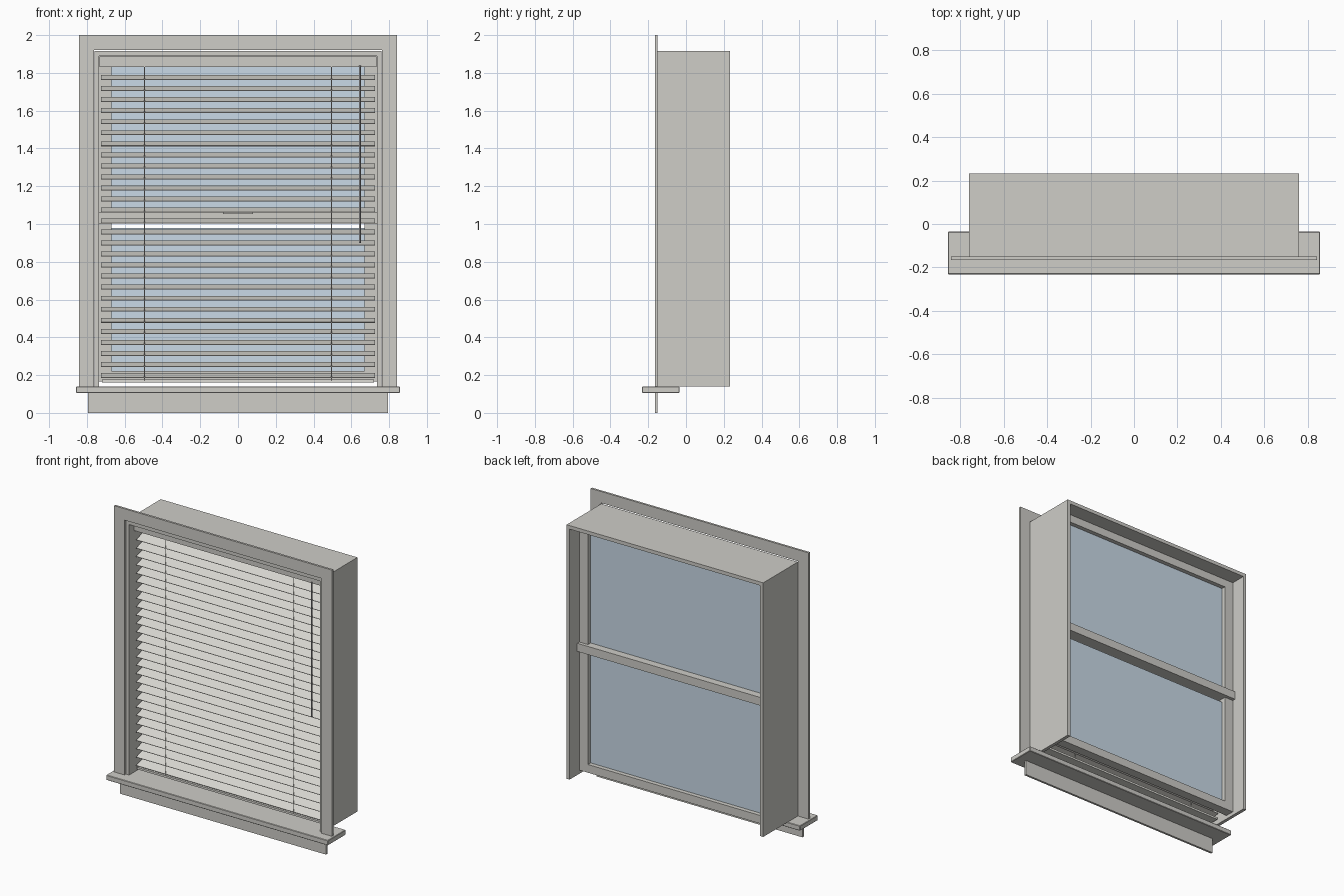
import bpy, bmesh, math
from mathutils import Matrix, Vector

if "Cube" in bpy.data.objects:
    bpy.data.objects.remove(bpy.data.objects["Cube"])


def material(name, rgb):
    m = bpy.data.materials.new(name)
    m.diffuse_color = (*rgb, 1.0)
    m.use_nodes = True
    m.node_tree.nodes["Principled BSDF"].inputs["Base Color"].default_value = m.diffuse_color
    return m


TRIM = material("warm white trim", (0.62, 0.61, 0.575))
SLAT = material("pale slat white", (0.73, 0.72, 0.675))
GLASS = material("pale blue glass", (0.60, 0.72, 0.82))
METAL = material("grey hardware", (0.40, 0.40, 0.42))


def finish(name, bm, mat):
    mesh = bpy.data.meshes.new(name)
    bm.to_mesh(mesh)
    bm.free()
    mesh.materials.append(mat)
    ob = bpy.data.objects.new(name, mesh)
    bpy.context.collection.objects.link(ob)
    return ob


def add_box(bm, x, y, z):
    """Axis-aligned box from (min, max) pairs."""
    size = [b - a for a, b in (x, y, z)]
    mid = [(a + b) / 2 for a, b in (x, y, z)]
    bmesh.ops.create_cube(bm, size=1, matrix=Matrix.Translation(mid) @ Matrix.Diagonal((*size, 1)))


def box(name, x, y, z, mat=TRIM, bevel=0.0):
    bm = bmesh.new()
    add_box(bm, x, y, z)
    if bevel:
        bmesh.ops.bevel(bm, geom=bm.edges[:], offset=bevel, segments=1, affect='EDGES')
    return finish(name, bm, mat)


def pair(name, x, y, z, mat=TRIM):
    """Left and right copies of one box."""
    box("right_" + name, x, y, z, mat)
    box("left_" + name, (-x[1], -x[0]), y, z, mat)


def rod(name, x, y, z, radius, mat, sides=8):
    bm = bmesh.new()
    bmesh.ops.create_cone(bm, cap_ends=True, segments=sides, radius1=radius, radius2=radius,
                          depth=z[1] - z[0],
                          matrix=Matrix.Translation((x, y, (z[0] + z[1]) / 2)))
    return finish(name, bm, mat)


# Interior trim
CASING_Y = (-0.165, -0.15)
pair("casing", (0.762, 0.842), CASING_Y, (0.14, 1.92))
box("head_casing", (-0.842, 0.842), CASING_Y, (1.92, 2.0))
box("stool", (-0.857, 0.857), (-0.232, -0.035), (0.105, 0.14), bevel=0.003)
box("apron", (-0.795, 0.795), CASING_Y, (0.0, 0.105))

# Deep jamb box, open at the bottom
JAMB_Y = (-0.15, 0.233)
pair("jamb", (0.737, 0.76), JAMB_Y, (0.14, 1.89))
box("head_jamb", (-0.76, 0.76), JAMB_Y, (1.89, 1.915))

# Sash frame
SASH_Y = (0.06, 0.125)
pair("sash_stile", (0.67, 0.737), SASH_Y, (0.165, 1.89))
box("sash_top_rail", (-0.67, 0.67), SASH_Y, (1.835, 1.89))
box("sash_bottom_rail", (-0.67, 0.67), SASH_Y, (0.165, 0.222))
box("meeting_rail", (-0.737, 0.737), (0.045, 0.148), (1.003, 1.06))
box("sash_lock", (-0.08, 0.08), (0.035, 0.07), (1.053, 1.068))

# Glass panes, with a small gap under the meeting rail
box("upper_glass", (-0.67, 0.67), (0.089, 0.095), (1.06, 1.835), GLASS)
box("lower_glass", (-0.67, 0.67), (0.089, 0.095), (0.222, 0.98), GLASS)

# Blind: headrail, tilted slats, bottom rail
box("blind_headrail", (-0.733, 0.733), (-0.10, 0.0), (1.83, 1.888))
SLAT_Y, SLAT_TILT = -0.05, math.radians(16.5)
bm = bmesh.new()
for i in range(28):
    z = 1.775 - i * 0.0584
    bmesh.ops.create_cube(bm, size=1, matrix=Matrix.Translation((0, SLAT_Y, z))
                          @ Matrix.Rotation(SLAT_TILT, 4, 'X')
                          @ Matrix.Diagonal((1.45, 0.082, 0.003, 1)))
finish("blind_slats", bm, SLAT)
box("blind_bottom_rail", (-0.72, 0.72), (-0.088, -0.012), (0.162, 0.176), SLAT)

# Ladder cords in front of and behind the slats
for side, x in (("left", -0.495), ("right", 0.495)):
    rod(side + "_front_cord", x, -0.092, (0.17, 1.83), 0.002, SLAT, 6)
    rod(side + "_back_cord", x, -0.008, (0.17, 1.83), 0.002, SLAT, 6)

# Tilt wand
wand = rod("tilt_wand", 0.645, -0.107, (0.90, 1.84), 0.005, METAL)
for p in wand.data.polygons:
    p.use_smooth = len(p.vertices) == 4
